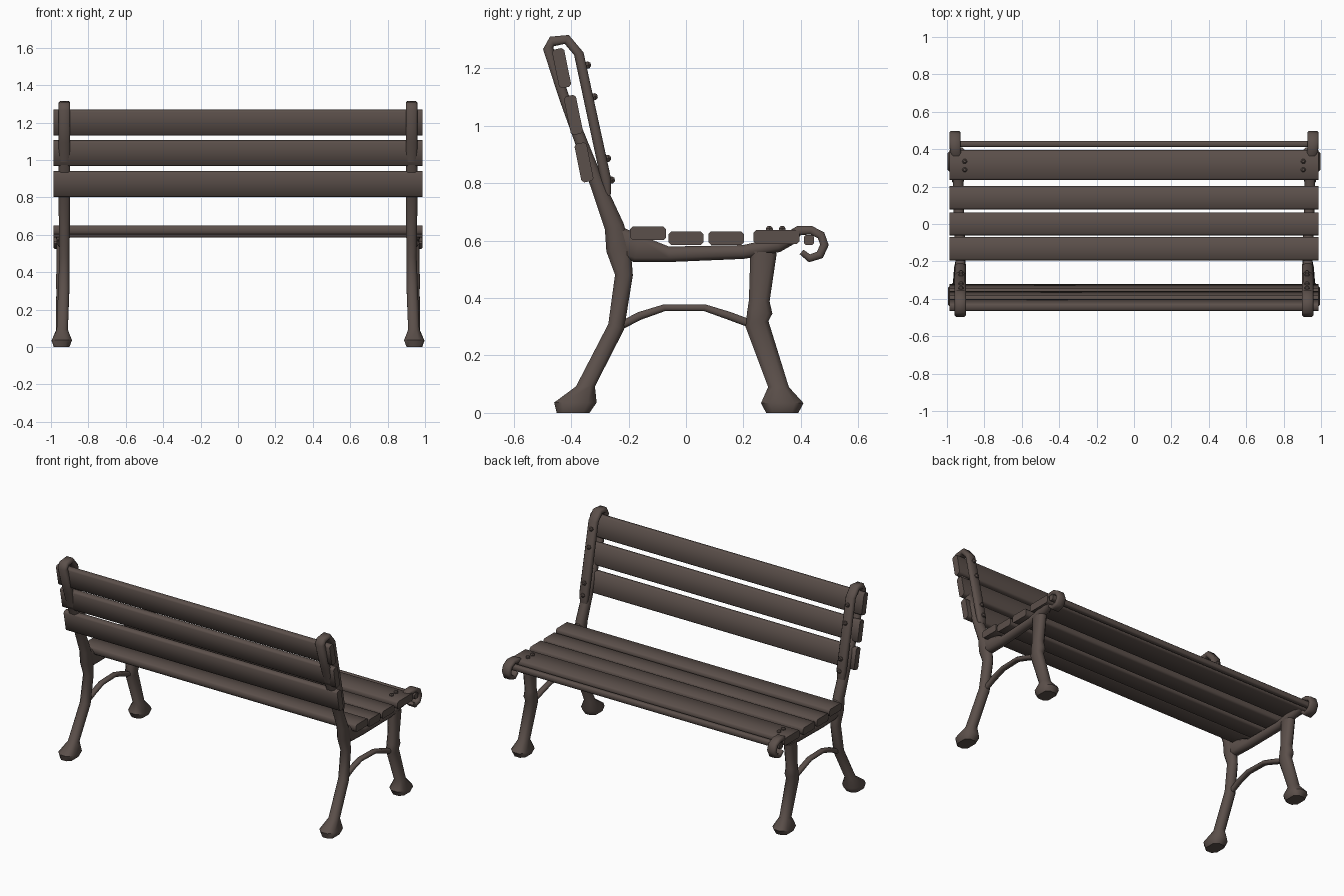
import bpy, bmesh, math
from mathutils import Vector

if "Cube" in bpy.data.objects:
    bpy.data.objects.remove(bpy.data.objects["Cube"], do_unlink=True)

mat = bpy.data.materials.new("dark_brown")
mat.use_nodes = True
COLOUR = (0.105, 0.079, 0.069, 1)
mat.diffuse_color = COLOUR
mat.node_tree.nodes["Principled BSDF"].inputs["Base Color"].default_value = COLOUR


def loft(name, rings, angle=40):
    """Skin a row of equal rings and cap both ends."""
    bm = bmesh.new()
    loops = [[bm.verts.new(p) for p in ring] for ring in rings]
    for a, b in zip(loops, loops[1:]):
        for i in range(len(a)):
            j = (i + 1) % len(a)
            bm.faces.new((a[i], a[j], b[j], b[i]))
    bm.faces.new(loops[0])
    bm.faces.new(loops[-1])
    bmesh.ops.recalc_face_normals(bm, faces=bm.faces)
    mesh = bpy.data.meshes.new(name)
    bm.to_mesh(mesh)
    bm.free()
    mesh.materials.append(mat)
    obj = bpy.data.objects.new(name, mesh)
    bpy.context.collection.objects.link(obj)
    bpy.ops.object.select_all(action="DESELECT")
    obj.select_set(True)
    bpy.context.view_layer.objects.active = obj
    bpy.ops.object.shade_smooth_by_angle(angle=math.radians(angle))
    return obj


def octagon(a, b, cut):
    """Rectangle of half sizes a, b with cut corners."""
    c = cut * min(a, b)
    return [(a, b - c), (a - c, b), (c - a, b), (-a, b - c),
            (-a, c - b), (c - a, -b), (a - c, -b), (a, c - b)]


def clamp(t):
    return max(0, min(1, t))


def iron_x(y, z):
    """The side irons drift outward towards the seat front and the feet."""
    lean = 0.015 * max(clamp((y + 0.2) / 0.5), clamp(1 - z / 0.4))
    return 0.928 + lean + 0.014 * clamp((y - 0.34) / 0.06)


def iron(name, path):
    """Bar through (y, z, half thickness, half width), made on both sides."""
    for label, side in (("left", 1), ("right", -1)):
        rings = []
        for i, (y, z, t, w) in enumerate(path):
            before, after = path[max(i - 1, 0)], path[min(i + 1, len(path) - 1)]
            d = Vector((after[0] - before[0], after[1] - before[1])).normalized()
            if z < 0.1:
                d = Vector((0, 1))      # feet stay level
            rings.append([(side * (iron_x(y, z) + u), y + d.y * v, z - d.x * v)
                          for u, v in octagon(w, t, 0.55)])
        loft(f"{label}_{name}", rings, 50)


def slat(name, y, z, depth, height, tilt=0, half=0.987):
    """Long rounded board across the bench."""
    c, s = math.cos(tilt), math.sin(tilt)
    loft(name, [[(x, y + u * c - v * s, z + u * s + v * c)
                 for u, v in octagon(depth / 2, height / 2, 0.4)]
                for x in (-half, half)], 50)


def bolt(name, y, z, ny, nz, x=0.925, r=0.014):
    """Small bolt head facing along (ny, nz)."""
    for label, side in (("left", 1), ("right", -1)):
        rings = []
        for h, k in ((-0.012, 1), (0.006, 1), (0.014, 0.5)):
            rings.append([(side * x + k * r * math.cos(a),
                           y + ny * h + nz * k * r * math.sin(a),
                           z + nz * h - ny * k * r * math.sin(a))
                          for a in (math.tau * i / 6 for i in range(6))])
        loft(f"{label}_{name}", rings, 30)


# Rear leg rising into the back post, folded over the top and down again
iron("rear_leg_and_back_post", [
    (-0.393, 0, 0.057, 0.042), (-0.385, 0.036, 0.074, 0.054),
    (-0.35, 0.092, 0.033, 0.03), (-0.243, 0.30, 0.029, 0.03),
    (-0.216, 0.48, 0.031, 0.027), (-0.235, 0.57, 0.043, 0.028),
    (-0.25, 0.65, 0.034, 0.03), (-0.31, 0.80, 0.025, 0.031),
    (-0.425, 1.10, 0.018, 0.031), (-0.48, 1.27, 0.018, 0.031),
    (-0.466, 1.293, 0.018, 0.031), (-0.415, 1.30, 0.017, 0.031),
    (-0.373, 1.25, 0.017, 0.031), (-0.278, 0.81, 0.018, 0.031),
    (-0.272, 0.757, 0.01, 0.024)])

# Front leg
iron("front_leg", [
    (0.335, 0, 0.056, 0.042), (0.335, 0.034, 0.074, 0.054),
    (0.322, 0.09, 0.036, 0.03), (0.247, 0.31, 0.041, 0.03),
    (0.257, 0.35, 0.044, 0.032), (0.255, 0.39, 0.036, 0.03),
    (0.27, 0.56, 0.046, 0.027)])

# Seat rail ending in a curled scroll
iron("seat_rail_and_scroll", [
    (-0.24, 0.60, 0.05, 0.025), (-0.17, 0.572, 0.048, 0.027),
    (-0.06, 0.552, 0.027, 0.028), (0.2, 0.56, 0.024, 0.028),
    (0.32, 0.585, 0.026, 0.028), (0.37, 0.612, 0.024, 0.028),
    (0.392, 0.634, 0.017, 0.029), (0.435, 0.636, 0.015, 0.03),
    (0.47, 0.618, 0.015, 0.03), (0.482, 0.585, 0.015, 0.03),
    (0.466, 0.55, 0.015, 0.03), (0.43, 0.538, 0.014, 0.03),
    (0.402, 0.56, 0.01, 0.028)])

# Arched brace between the legs
iron("leg_brace", [
    (-0.225, 0.305, 0.014, 0.016), (-0.16, 0.338, 0.014, 0.018),
    (-0.075, 0.366, 0.012, 0.018), (0.065, 0.366, 0.012, 0.018),
    (0.15, 0.338, 0.014, 0.018), (0.225, 0.31, 0.014, 0.016)])

# Back slats
for i, (y, z) in enumerate(((-0.433, 1.20), (-0.392, 1.037), (-0.355, 0.872))):
    slat(f"back_slat_{i + 1}", y, z, 0.043, 0.137, 0.2)

# Seat slats and the thin front strip
for i, (y, z, depth) in enumerate(((-0.132, 0.625, 0.125), (0.0, 0.608, 0.122),
                                   (0.14, 0.608, 0.124), (0.315, 0.612, 0.16))):
    slat(f"seat_slat_{i + 1}", y, z, depth, 0.048)
slat("front_strip", 0.428, 0.602, 0.034, 0.036)

# Bolts on the back posts and on the front seat slat
for i, (y, z) in enumerate(((-0.345, 1.21), (-0.322, 1.10), (-0.275, 0.885), (-0.262, 0.81))):
    bolt(f"back_bolt_{i + 1}", y, z, 0.977, 0.212)
for i, y in enumerate((0.29, 0.335)):
    bolt(f"seat_bolt_{i + 1}", y, 0.636, 0, 1, 0.905)
